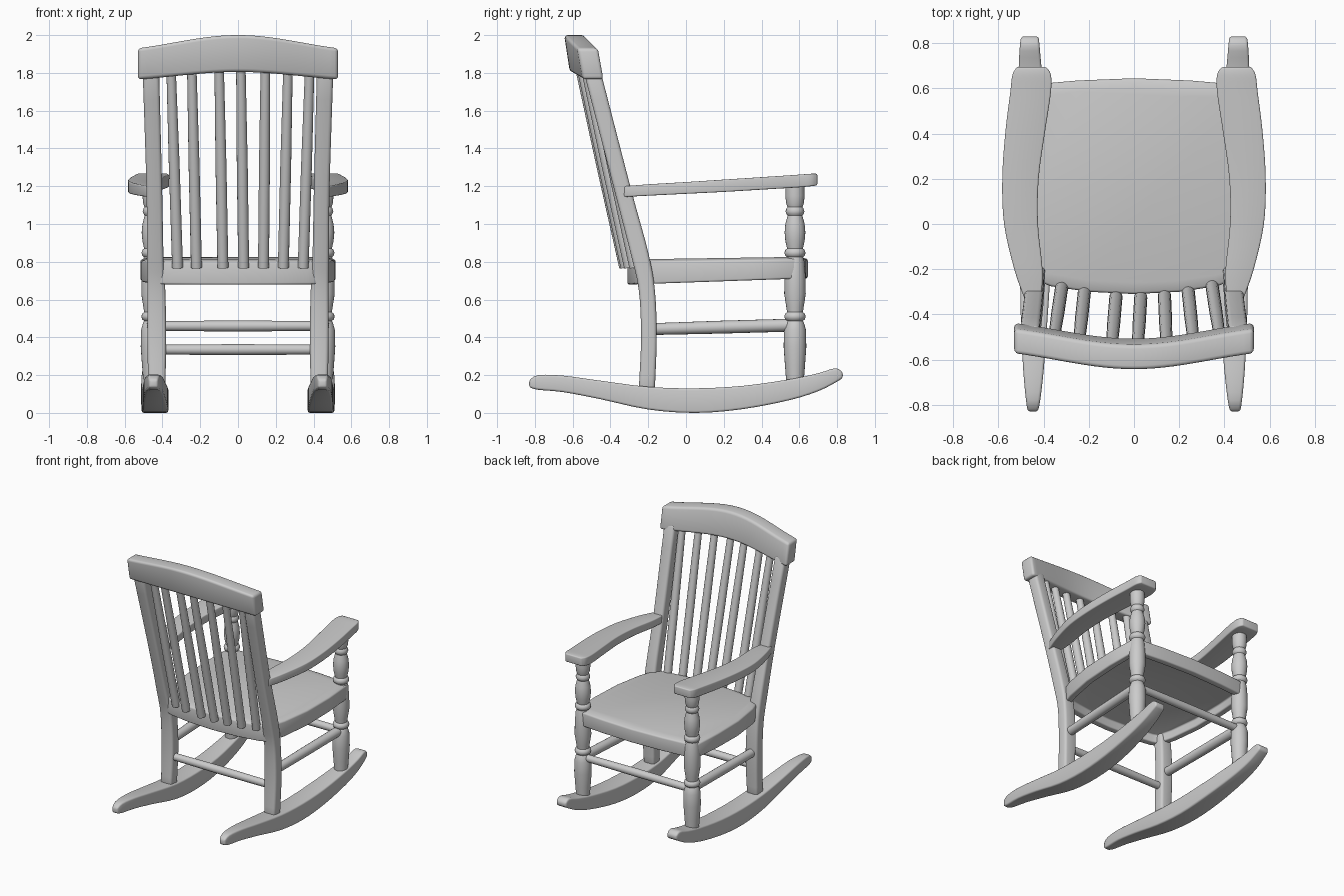
import bpy, bmesh, math
from mathutils import Vector

if "Cube" in bpy.data.objects:
    bpy.data.objects.remove(bpy.data.objects["Cube"])


def smooth_rows(rows, steps):
    """Catmull-Rom interpolation of rows of numbers."""
    out = []
    for i in range(len(rows) - 1):
        a, b = Vector(rows[i]), Vector(rows[i + 1])
        p = Vector(rows[i - 1]) if i else a * 2 - b
        q = Vector(rows[i + 2]) if i + 2 < len(rows) else b * 2 - a
        for s in range(steps):
            t = s / steps
            out.append((a * 2 + (b - p) * t + (p * 2 - a * 5 + b * 4 - q) * t * t
                        + (a * 3 - p - b * 3 + q) * t ** 3) * 0.5)
    return out + [Vector(rows[-1])]


def finish(name, bm, bevel=0.0, mirror=False):
    bmesh.ops.recalc_face_normals(bm, faces=bm.faces)
    me = bpy.data.meshes.new(name)
    bm.to_mesh(me)
    bm.free()
    ob = bpy.data.objects.new(name, me)
    bpy.context.collection.objects.link(ob)
    if bevel:
        m = ob.modifiers.new("Bevel", 'BEVEL')
        m.width, m.segments = bevel, 3
        m.limit_method, m.angle_limit = 'ANGLE', math.radians(40)
    if mirror:
        ob.modifiers.new("Mirror", 'MIRROR')
    return ob


def loft(name, rings, bevel=0.0, mirror=False):
    """Skin a list of equal-length rings and cap both ends."""
    bm = bmesh.new()
    vs = [[bm.verts.new(p) for p in r] for r in rings]
    n = len(rings[0])
    for a, b in zip(vs, vs[1:]):
        for k in range(n):
            bm.faces.new((a[k], a[(k + 1) % n], b[(k + 1) % n], b[k]))
    bm.faces.new(vs[0])
    bm.faces.new(vs[-1])
    return finish(name, bm, bevel, mirror)


def rod(name, p, q, profile, sides=16, mirror=False):
    """Turned piece from p to q; profile is (fraction, radius) rows."""
    p, q = Vector(p), Vector(q)
    rot = (q - p).to_track_quat('Z', 'Y')
    rings = [[p.lerp(q, f) + rot @ Vector((r * math.cos(k * math.tau / sides),
                                           r * math.sin(k * math.tau / sides), 0))
              for k in range(sides)] for f, r in profile]
    return loft(name, rings, 0, mirror)


def along_y(rows, steps):
    """Rows (y, z low, z high, x inner, x outer) -> rectangular rings."""
    return [[(a, y, lo), (b, y, lo), (b, y, hi), (a, y, hi)]
            for y, lo, hi, a, b in smooth_rows(rows, steps)]


# Rockers
loft("rocker", along_y([
    (-0.83, 0.135, 0.175, 0.425, 0.47), (-0.78, 0.122, 0.20, 0.415, 0.478),
    (-0.65, 0.11, 0.197, 0.40, 0.49), (-0.45, 0.072, 0.17, 0.385, 0.50),
    (-0.2, 0.018, 0.138, 0.37, 0.505), (0.05, 0.0, 0.13, 0.37, 0.51),
    (0.3, 0.02, 0.143, 0.375, 0.512), (0.55, 0.068, 0.178, 0.395, 0.512),
    (0.7, 0.115, 0.21, 0.41, 0.51), (0.79, 0.16, 0.236, 0.418, 0.505),
    (0.83, 0.185, 0.215, 0.422, 0.50)], 3), 0.014, True)

# Armrests
loft("armrest", along_y([
    (-0.33, 1.143, 1.200, 0.41, 0.485), (-0.2, 1.15, 1.21, 0.405, 0.53),
    (0.0, 1.16, 1.222, 0.425, 0.575), (0.2, 1.17, 1.235, 0.422, 0.583),
    (0.4, 1.182, 1.248, 0.395, 0.57), (0.58, 1.193, 1.26, 0.368, 0.548),
    (0.66, 1.20, 1.266, 0.368, 0.538), (0.695, 1.205, 1.266, 0.388, 0.518)], 4),
    0.012, True)

# Back posts, bent and leaning
loft("back_post", [
    [(a, y0, z), (b, y0, z), (b, y1, z), (a, y1, z)]
    for z, y0, y1, a, b in smooth_rows([
        (0.12, -0.25, -0.165, 0.385, 0.475), (0.4, -0.238, -0.155, 0.38, 0.48),
        (0.65, -0.25, -0.165, 0.385, 0.48), (0.85, -0.295, -0.20, 0.395, 0.482),
        (1.2, -0.385, -0.295, 0.402, 0.485), (1.82, -0.545, -0.455, 0.418, 0.505)], 4)],
    0.018, True)

# Curved top rail
rail = []
for i in range(25):
    x = -0.53 + 1.06 * i / 24
    c = (math.cos(math.pi * x / 0.53) + 1) / 2 * 0.5 + (1 - (x / 0.53) ** 2) * 0.5
    zb, zt, y = 1.765 + 0.04 * c, 1.93 + 0.07 * c, -0.07 * c
    rail.append([(x, -0.435 + y, zb), (x, -0.545 + y, zb),
                 (x, -0.575 + y, zt), (x, -0.465 + y, zt)])
loft("top_rail", rail, 0.018)

# Back spindles
for lo, hi in zip((-0.32, -0.22, -0.08, 0.03, 0.135, 0.24, 0.345),
                  (-0.355, -0.245, -0.10, 0.015, 0.145, 0.265, 0.38)):
    rod("back_spindle", (lo, -0.325 + 0.45 * lo ** 2, 0.77),
        (hi, -0.565 + 0.42 * hi ** 2, 1.84), ((0, 0.029), (0.5, 0.029), (1, 0.025)))

# Turned front legs
leg = [(0.15, .045), (0.25, .053), (0.35, .06), (0.44, .058), (0.475, .048), (0.487, .042),
       (0.495, .052), (0.51, .057), (0.525, .052), (0.533, .042), (0.56, .046), (0.63, .057),
       (0.72, .056), (0.80, .05), (0.825, .043), (0.833, .052), (0.848, .056), (0.863, .051),
       (0.87, .042), (0.91, .051), (0.955, .055), (1.0, .051), (1.045, .039), (1.053, .045),
       (1.067, .05), (1.082, .045), (1.09, .04), (1.11, .047), (1.15, .051), (1.21, .049)]
rod("front_leg", (0.455, 0.577, 0), (0.455, 0.577, 1), leg, 24, True)

# Stretchers
plain = ((0, 0.026), (0.5, 0.029), (1, 0.026))
rod("front_stretcher", (-0.45, 0.577, 0.46), (0.45, 0.577, 0.46), plain)
rod("rear_stretcher", (-0.43, -0.2, 0.335), (0.43, -0.2, 0.335), plain)
rod("side_stretcher", (0.43, -0.2, 0.443), (0.45, 0.577, 0.465),
    ((0, 0.031), (0.5, 0.034), (1, 0.034)), mirror=True)

# Seat with a hollow underside
half = [(0, -0.31), (0.2, -0.30), (0.37, -0.275), (0.43, -0.25), (0.475, -0.12), (0.51, 0.1),
        (0.517, 0.35), (0.507, 0.57), (0.475, 0.615), (0.25, 0.635), (0, 0.645)]
outline = half + [(-x, y) for x, y in half[-2:0:-1]]
bm = bmesh.new()
base = bm.faces.new([bm.verts.new((x, y, 0.69 + 0.035 * y)) for x, y in outline])
ext = bmesh.ops.extrude_face_region(bm, geom=[base], use_keep_orig=True)
for v in [g for g in ext["geom"] if isinstance(g, bmesh.types.BMVert)]:
    v.co.z = 0.805 + 0.015 * v.co.y
top = next(g for g in ext["geom"] if isinstance(g, bmesh.types.BMFace))
bmesh.ops.recalc_face_normals(bm, faces=bm.faces)
bmesh.ops.inset_region(bm, faces=[top], thickness=0.05)
for v in top.verts:
    v.co.z += 0.012
bmesh.ops.inset_region(bm, faces=[base], thickness=0.05)
floor = bmesh.ops.extrude_face_region(bm, geom=[base])
for v in [g for g in floor["geom"] if isinstance(g, bmesh.types.BMVert)]:
    v.co.z += 0.06
bmesh.ops.delete(bm, geom=[f for f in [base] if f.is_valid], context='FACES_ONLY')
finish("seat", bm, 0.01)

# Bake modifiers and shade smooth
bpy.ops.object.select_all(action='SELECT')
bpy.context.view_layer.objects.active = bpy.context.selected_objects[0]
bpy.ops.object.convert(target='MESH')
bpy.ops.object.shade_smooth_by_angle(angle=math.radians(40))
